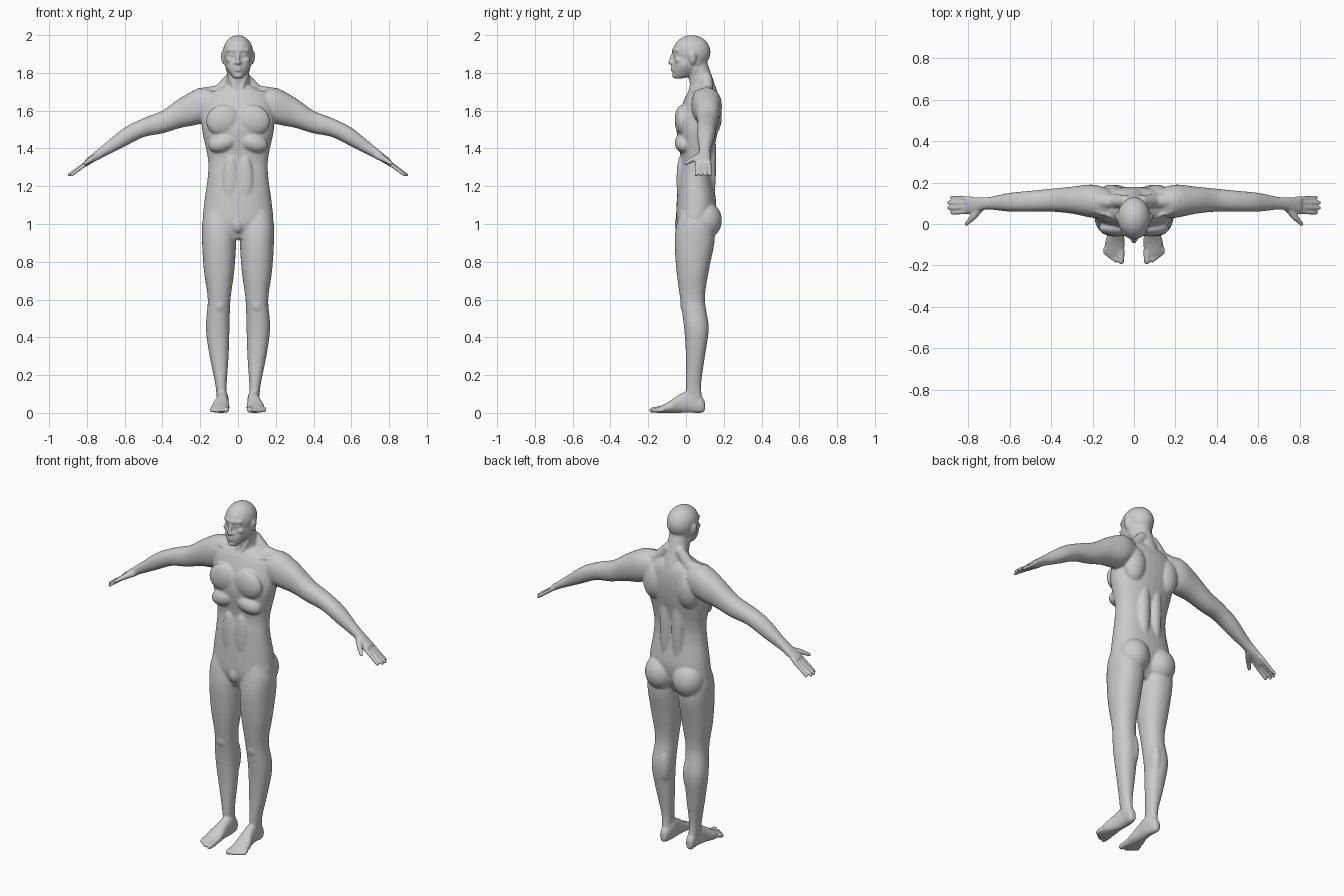
import bpy, bmesh
from math import cos, sin, pi, copysign
from mathutils import Matrix, Vector

cube = bpy.data.objects.get("Cube")
if cube:
    bpy.data.objects.remove(cube, do_unlink=True)

bm = bmesh.new()
RING = 32
STEPS = 5
SQUARENESS = .9


def spline(rows):
    """Resample station rows smoothly, passing through every row."""
    rows = [Vector(row) for row in rows]
    padded = [rows[0], *rows, rows[-1]]
    for before, start, end, after in zip(padded, padded[1:], padded[2:], padded[3:]):
        leave, arrive = (end - before) / 2, (after - start) / 2
        for step in range(STEPS):
            t = step / STEPS
            ease = t * t * (3 - 2 * t)
            yield (start.lerp(end, ease) + leave * t * (1 - t) ** 2
                   - arrive * t * t * (1 - t))
    yield rows[-1]


def rounded(value):
    """Swell a circle coordinate slightly towards a square."""
    return copysign(abs(value) ** SQUARENESS, value)


def sides(offset):
    """Parts away from the middle are made on both sides."""
    return (1, -1) if offset else (1,)


def loft(axis, rows, mirrored=True):
    """Skin through rows of (position, low a, high a, low b, high b)."""
    for side in sides(mirrored):
        rings = []
        for position, low_a, high_a, low_b, high_b in spline(rows):
            ring = []
            for k in range(RING):
                angle = 2 * pi * k / RING
                point = [(low_a + high_a + (high_a - low_a) * rounded(cos(angle))) / 2,
                         (low_b + high_b + (high_b - low_b) * rounded(sin(angle))) / 2]
                point.insert(axis, position)
                point[0] *= side
                ring.append(bm.verts.new(point))
            rings.append(ring)
        faces = [bm.faces.new(rings[0]), bm.faces.new(rings[-1])]
        for lower, upper in zip(rings, rings[1:]):
            for k in range(RING):
                faces.append(bm.faces.new((lower[k - 1], lower[k], upper[k], upper[k - 1])))
        bmesh.ops.recalc_face_normals(bm, faces=faces)


def upright(rows):
    """Central loft from rows of (height, half width, front, back)."""
    loft(2, [(z, -half, half, front, back) for z, half, front, back in rows], mirrored=False)


def blob(center, radii, tilt=0):
    """Ellipsoid mass, leaning sideways by tilt."""
    for side in sides(center[0]):
        place = Matrix.Translation(center) @ Matrix.Rotation(tilt, 4, "Y")
        place = place @ Matrix.Diagonal((*radii, 1))
        made = bmesh.ops.create_uvsphere(bm, u_segments=24, v_segments=16, radius=1, matrix=place)
        mirror(made["verts"], side)


def mirror(verts, side):
    """Flip new geometry to the other side when side is negative."""
    if side < 0:
        for vert in verts:
            vert.co.x = -vert.co.x
        faces = {face for vert in verts for face in vert.link_faces}
        bmesh.ops.reverse_faces(bm, faces=list(faces))


def strand(points, thick, thin):
    """Round strand through points, tapering from thick to thin."""
    last = len(points) - 1
    points = [Vector(point) for point in points]
    radii = [thick + (thin - thick) * k / last for k in range(last + 1)]
    for point, radius in zip(points, radii):
        blob(point, (radius, radius, radius))
    for side in sides(points[-1].x):
        for start, end, wide, narrow in zip(points, points[1:], radii, radii[1:]):
            turn = (end - start).to_track_quat("Z", "Y").to_matrix().to_4x4()
            made = bmesh.ops.create_cone(
                bm, cap_ends=True, segments=16, radius1=wide, radius2=narrow,
                depth=(end - start).length,
                matrix=Matrix.Translation((start + end) / 2) @ turn)
            mirror(made["verts"], side)


# Torso
upright([(.92, .1, -.02, .1), (1, .18, -.05, .14), (1.1, .18, -.05, .16),
         (1.25, .16, -.04, .14), (1.35, .16, -.03, .14), (1.5, .19, -.05, .17),
         (1.6, .19, -.03, .18), (1.68, .16, 0, .17), (1.74, .06, .04, .13)])
blob((.08, -.02, 1.55), (.09, .04, .08), .3)      # chest
blob((.08, -.01, 1.43), (.08, .05, .05), .3)      # rib arch
blob((.04, -.03, 1.23), (.04, .02, .13))          # abdomen
blob((.04, .12, 1.34), (.04, .04, .3))            # back muscles
blob((.11, .13, 1.57), (.07, .06, .11))           # shoulder blades
blob((.09, .1, 1.02), (.09, .09, .1))             # buttocks
blob((0, -.03, 1), (.03, .03, .05))               # groin

# Neck, shoulder slope, collarbones
strand([(0, .1, 1.68), (0, .06, 1.84)], .07, .055)
strand([(.04, .11, 1.77), (.1, .11, 1.7), (.2, .11, 1.68)], .03, .04)
strand([(.01, .02, 1.69), (.05, .05, 1.82)], .01, .015)
strand([(.02, .01, 1.68), (.18, .06, 1.7)], .01, .01)

# Head and face
blob((0, .03, 1.91), (.08, .1, .09))              # skull
upright([(1.77, .02, -.06, -.02), (1.79, .04, -.07, .04), (1.84, .07, -.07, .1),
         (1.9, .07, -.06, .11), (1.95, .06, -.06, .1)])
strand([(.01, -.064, 1.92), (.05, -.045, 1.92)], .012, .01)
blob((.03, -.053, 1.895), (.015, .01, .01))       # eyes
blob((.045, -.04, 1.87), (.02, .02, .014), .4)    # cheekbones
strand([(0, -.066, 1.91), (0, -.085, 1.855)], .007, .011)
blob((.01, -.072, 1.852), (.01, .012, .008))      # nostrils
for height in (1.83, 1.814):                      # lips
    blob((0, -.066, height), (.024, .016, .006))
blob((0, -.058, 1.785), (.024, .016, .014))       # chin
blob((.08, .035, 1.88), (.01, .02, .035), .15)    # ears

# Arms and palms
loft(0, [(.12, .03, .17, 1.57, 1.71), (.2, .03, .19, 1.53, 1.72),
         (.3, .05, .18, 1.51, 1.67), (.4, .06, .17, 1.48, 1.6),
         (.5, .06, .16, 1.46, 1.56), (.6, .06, .15, 1.41, 1.51),
         (.7, .07, .13, 1.36, 1.43), (.76, .06, .13, 1.33, 1.38),
         (.81, .05, .13, 1.3, 1.34)])

# Fingers and thumb
for finger in range(4):
    root = .06 + .021 * finger
    tip = .053 + .025 * finger
    reach = .88 if finger in (0, 3) else .895
    strand([(.79, root, 1.33), (reach, tip, 1.26)], .012, .009)
strand([(.74, .08, 1.36), (.78, .03, 1.34), (.81, 0, 1.32)], .02, .01)

# Legs
loft(2, [(1.08, .03, .17, -.03, .14), (1, .01, .19, -.05, .15), (.9, .01, .19, -.06, .15),
         (.75, .02, .18, -.05, .12), (.6, .04, .16, -.03, .1), (.45, .045, .17, -.01, .12),
         (.3, .05, .15, 0, .1), (.15, .06, .12, 0, .08), (.05, .06, .11, 0, .09)])
blob((.1, 0, .57), (.035, .03, .045))             # kneecaps
blob((.08, .075, .45), (.035, .045, .11))         # calves

# Feet and toes
loft(1, [(.1, .07, .1, .01, .06), (.08, .06, .11, 0, .09), (.03, .05, .11, 0, .12),
         (-.03, .05, .12, 0, .1), (-.09, .045, .14, 0, .06), (-.15, .05, .13, 0, .03)])
strand([(.063, -.13, .02), (.062, -.18, .015)], .018, .015)
for toe in range(4):
    x = .09 + .016 * toe
    strand([(x, -.12, .02), (x, -.176 + .012 * toe, .012)], .012, .011)

# Fuse the masses into one smooth skin
mesh = bpy.data.meshes.new("body")
bm.to_mesh(mesh)
bm.free()
body = bpy.data.objects.new("body", mesh)
bpy.context.collection.objects.link(body)

skin = bpy.data.materials.new("plain grey")
skin.use_nodes = True
grey = (.6, .6, .6, 1)
skin.diffuse_color = grey
skin.node_tree.nodes["Principled BSDF"].inputs["Base Color"].default_value = grey
mesh.materials.append(skin)

fuse = body.modifiers.new("fuse", "REMESH")
fuse.mode = "VOXEL"
fuse.voxel_size = .006
fuse.use_smooth_shade = True
relax = body.modifiers.new("relax", "SMOOTH")
relax.factor = .5
relax.iterations = 5
